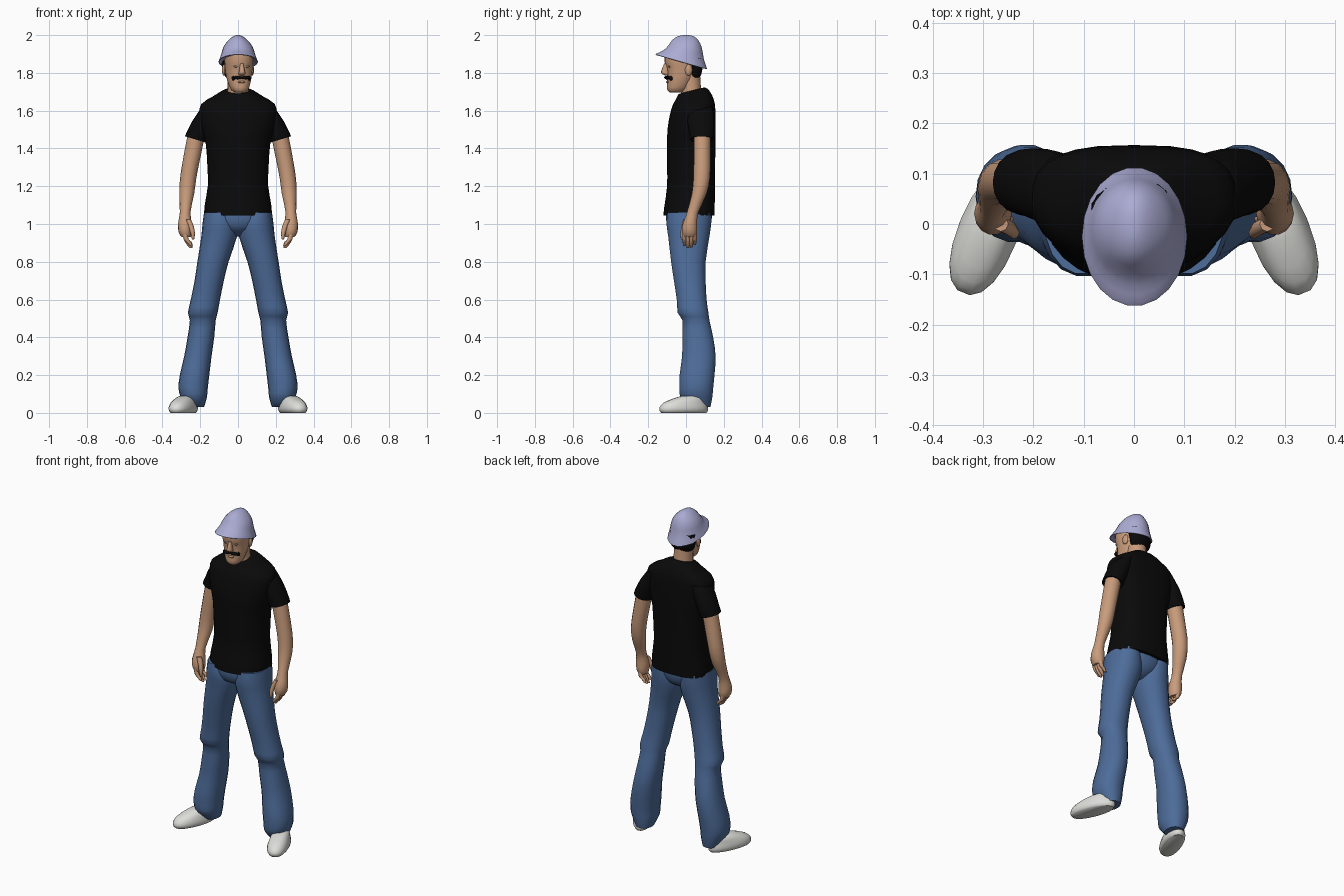
import bpy, bmesh, math
from mathutils import Vector, Matrix


def colour(name, r, g, b):
    m = bpy.data.materials.new(name)
    m.diffuse_color = (r, g, b, 1)
    return m


SKIN = colour("skin", 0.58, 0.33, 0.2)
BLACK = colour("black", 0.003, 0.003, 0.003)
DENIM = colour("denim blue", 0.075, 0.15, 0.32)
HAT = colour("lavender cloth", 0.41, 0.41, 0.66)
SHOE = colour("off white", 0.72, 0.72, 0.69)
EYE = colour("grey brown", 0.25, 0.19, 0.15)


def finish(name, bm, mat, mirror=False, angle=50):
    bmesh.ops.recalc_face_normals(bm, faces=bm.faces)
    me = bpy.data.meshes.new(name)
    bm.to_mesh(me)
    bm.free()
    ob = bpy.data.objects.new(name, me)
    bpy.context.collection.objects.link(ob)
    me.materials.append(mat)
    if mirror:
        ob.modifiers.new("mirror", 'MIRROR').use_mirror_merge = False
    bpy.ops.object.select_all(action='DESELECT')
    ob.select_set(True)
    bpy.context.view_layer.objects.active = ob
    bpy.ops.object.shade_smooth_by_angle(angle=math.radians(angle))
    return ob


def smooth_rings(rings, steps):
    """Catmull-Rom interpolation between the given cross-sections."""
    out = []
    for i in range(len(rings) - 1):
        p = [rings[max(0, min(len(rings) - 1, i + k))] for k in (-1, 0, 1, 2)]
        for s in range(steps):
            t = s / steps
            out.append([0.5 * (2 * b + (c - a) * t + (2 * a - 5 * b + 4 * c - d) * t * t
                               + (3 * b - a - 3 * c + d) * t ** 3) for a, b, c, d in zip(*p)])
    return out + [list(rings[-1])]


def loft(name, rings, mat, n=18, mirror=False, front=2.0, back=2.0, matrix=None, steps=2):
    """Rings are (x0, x1, y0, y1, z, slope in x, slope in y); ends are capped."""
    bm = bmesh.new()
    rings = [tuple(r) + (0,) * (7 - len(r)) for r in rings]
    loops = []
    for x0, x1, y0, y1, z, tx, ty in smooth_rings(rings, steps):
        loop = []
        for i in range(n):
            a = 2 * math.pi * i / n
            c, s = math.cos(a), math.sin(a)
            e = 2 / (front if s < 0 else back)
            dx = math.copysign(abs(c) ** e, c) * (x1 - x0) / 2
            dy = math.copysign(abs(s) ** e, s) * (y1 - y0) / 2
            loop.append(bm.verts.new(((x0 + x1) / 2 + dx, (y0 + y1) / 2 + dy, z + tx * dx + ty * dy)))
        loops.append(loop)
    for a, b in zip(loops, loops[1:]):
        for i in range(n):
            j = (i + 1) % n
            bm.faces.new((a[i], a[j], b[j], b[i]))
    bm.faces.new(loops[0])
    bm.faces.new(loops[-1])
    if matrix:
        bm.transform(matrix)
    return finish(name, bm, mat, mirror)


def ball(name, centre, size, mat, mirror=False, matrix=None):
    bm = bmesh.new()
    bmesh.ops.create_uvsphere(bm, u_segments=10, v_segments=7, radius=1)
    bm.transform(Matrix.Translation(centre) @ Matrix.Diagonal((*size, 1)))
    if mirror:
        twin = bmesh.ops.duplicate(bm, geom=bm.verts[:] + bm.edges[:] + bm.faces[:])["geom"]
        for v in twin:
            if isinstance(v, bmesh.types.BMVert):
                v.co.x *= -1
    if matrix:
        bm.transform(matrix)
    return finish(name, bm, mat)


# Trousers: flared legs with a knee fold, joined by a pelvis
loft("trouser_leg", [
    (.02, .180, -.10, .138, 1.06), (.003, .188, -.105, .135, 1.0), (.006, .195, -.095, .125, .93),
    (.05, .215, -.08, .105, .80), (.075, .23, -.065, .105, .70), (.095, .25, -.05, .11, .60),
    (.108, .265, -.045, .12, .53), (.118, .255, -.02, .125, .49), (.126, .267, -.02, .145, .40),
    (.14, .285, -.022, .158, .30), (.152, .308, -.035, .152, .20), (.16, .315, -.036, .145, .13),
    (.165, .302, -.03, .14, .08), (.18, .275, .015, .13, .03)], DENIM, mirror=True, front=2.2, back=2.2)
loft("pelvis", [
    (-.175, .175, -.105, .14, 1.07), (-.17, .17, -.105, .135, 1.02),
    (-.11, .11, -.085, .115, .97), (-.03, .03, -.02, .06, .935)], DENIM, n=24)

# Shirt: torso and short sleeves
loft("shirt_torso", [
    (-.178, .178, -.12, .152, 1.045), (-.178, .178, -.115, .152, 1.09), (-.16, .16, -.10, .153, 1.2),
    (-.162, .162, -.10, .154, 1.3), (-.17, .17, -.10, .156, 1.42), (-.19, .19, -.098, .157, 1.5),
    (-.203, .203, -.085, .156, 1.58), (-.195, .195, -.07, .152, 1.635, 0, .05),
    (-.135, .135, -.052, .138, 1.672, 0, .1), (-.085, .085, -.042, .115, 1.70, 0, .2),
    (-.062, .062, -.035, .095, 1.706, 0, .25)], BLACK, n=28, front=2, back=3)
loft("shirt_sleeve", [
    (.09, .195, .0, .14, 1.625, -.2), (.125, .239, .005, .15, 1.55), (.15, .265, .015, .15, 1.49, .15),
    (.172, .281, .02, .145, 1.448, .3), (.185, .272, .035, .13, 1.455, .3)], BLACK, mirror=True)

# Bare arms and palms
loft("arm", [
    (.175, .262, .04, .13, 1.49), (.185, .277, .04, .13, 1.42), (.206, .295, .04, .13, 1.32),
    (.221, .307, .038, .127, 1.24), (.232, .311, .03, .11, 1.16), (.252, .308, .004, .066, 1.06),
    (.243, .318, -.018, .06, 1.0), (.245, .314, -.022, .06, .955), (.25, .30, -.012, .05, .932)],
    SKIN, n=14, mirror=True)
# Fingers and thumb curl inwards
for i in range(4):
    y = -.008 + .018 * i
    drop = (.012, 0, .003, .016)[i]
    loft("finger_%d" % (i + 1), [
        (.27, .298, y - .011, y + .011, .97), (.262, .288, y - .011, y + .011, .92),
        (.247, .271, y - .010, y + .010, .89 + drop), (.239, .254, y - .006, y + .006, .872 + drop)],
        SKIN, n=8, mirror=True)
loft("thumb", [
    (.25, .28, -.015, .015, 1.025), (.233, .262, -.024, .006, .985),
    (.228, .25, -.03, -.006, .945), (.232, .244, -.026, -.012, .918)], SKIN, n=8, mirror=True)

# Shoes, toes turned outwards
loft("shoe", [
    (-.048, .048, -.13, .125, 0), (-.058, .058, -.139, .132, .012), (-.06, .06, -.138, .132, .03),
    (-.054, .054, -.115, .125, .055), (-.044, .044, -.05, .12, .08), (-.03, .03, -.01, .1, .09)],
    SHOE, mirror=True, front=2.3,
    matrix=Matrix.Translation((.287, -.008, 0)) @ Matrix.Rotation(math.radians(22), 4, 'Z'))

# Head, turned slightly to one side
TURN = Matrix.Rotation(math.radians(11), 4, 'Z')
loft("neck", [(-.06, .06, -.025, .085, 1.65), (-.055, .055, -.03, .08, 1.72),
              (-.055, .055, -.035, .075, 1.8)], SKIN)
loft("head", [
    (-.025, .025, -.085, -.02, 1.695), (-.044, .044, -.1, .01, 1.71), (-.057, .057, -.1, .03, 1.74),
    (-.067, .067, -.1, .055, 1.78), (-.072, .072, -.103, .07, 1.82), (-.075, .075, -.114, .075, 1.86),
    (-.075, .075, -.112, .075, 1.91)], SKIN, front=2.2, matrix=TURN)
loft("hair", [
    (-.05, .05, .0, .068, 1.772), (-.068, .068, .002, .08, 1.79),
    (-.079, .079, .0, .088, 1.83), (-.08, .08, -.02, .088, 1.88)], BLACK, matrix=TURN)
loft("nose", [
    (-.01, .01, -.112, -.09, 1.786), (-.019, .019, -.13, -.09, 1.795),
    (-.015, .015, -.134, -.09, 1.81), (-.009, .009, -.117, -.09, 1.85)], SKIN, n=10, matrix=TURN)
ball("ears", (.076, .0, 1.815), (.01, .02, .03), SKIN, True, TURN)
ball("eyes", (.03, -.097, 1.833), (.014, .006, .006), EYE, True, TURN)
ball("moustache", (.021, -.101, 1.775), (.027, .012, .009), BLACK, True, TURN)
ball("moustache_tips", (.043, -.09, 1.771), (.009, .01, .012), BLACK, True, TURN)
ball("lips", (0, -.099, 1.752), (.02, .008, .006), SKIN, False, TURN)

# Soft hat with a drooping brim raised at the front
loft("hat", [
    (-.08, .08, -.12, .08, 1.872, 0, -.25), (-.102, .104, -.16, .11, 1.857, 0, -.28),
    (-.101, .103, -.157, .11, 1.866, 0, -.28), (-.089, .091, -.122, .095, 1.897, 0, -.2),
    (-.076, .077, -.095, .084, 1.94, 0, -.05), (-.048, .048, -.072, .064, 1.976),
    (-.022, .022, -.04, .038, 1.995), (-.006, .006, -.012, .012, 2.0)], HAT, n=22)
